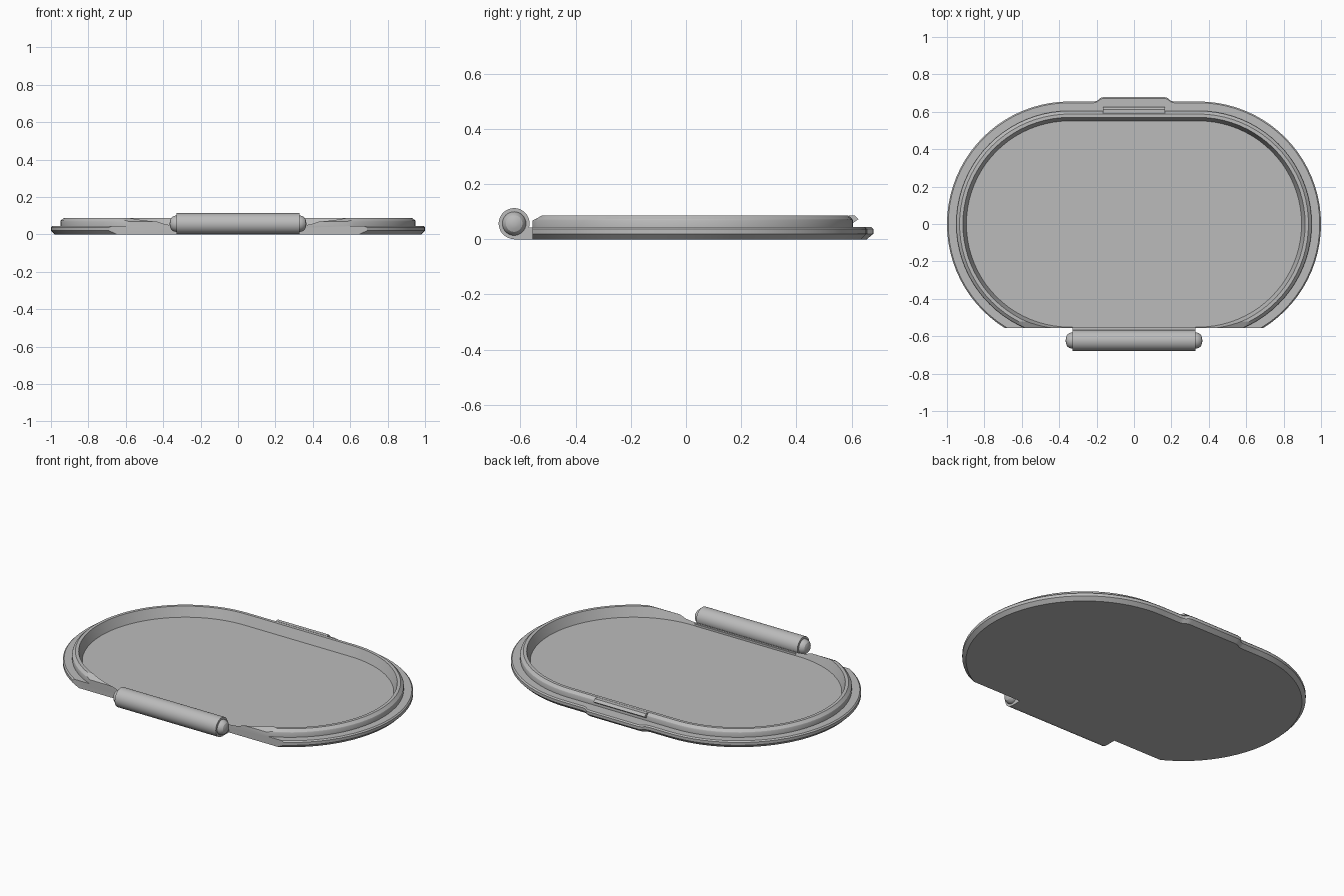
import bpy, bmesh, math
from mathutils import Vector

if "Cube" in bpy.data.objects:
    bpy.data.objects.remove(bpy.data.objects["Cube"])

HALF = 0.345      # half length of the straight sides
CUT_Y = -0.557    # flat front edge

grey = bpy.data.materials.new("plain grey")
grey.diffuse_color = (0.5, 0.5, 0.5, 1)
grey.use_nodes = True
grey.node_tree.nodes["Principled BSDF"].inputs["Base Color"].default_value = grey.diffuse_color


def finish(name, bm, smooth=True):
    bmesh.ops.recalc_face_normals(bm, faces=bm.faces)
    me = bpy.data.meshes.new(name)
    bm.to_mesh(me)
    bm.free()
    ob = bpy.data.objects.new(name, me)
    bpy.context.collection.objects.link(ob)
    me.materials.append(grey)
    if smooth:
        bpy.ops.object.select_all(action='DESELECT')
        bpy.context.view_layer.objects.active = ob
        ob.select_set(True)
        bpy.ops.object.shade_smooth_by_angle(angle=math.radians(25))
    return ob


def outline(r, z, bump):
    """Stadium outline with an optional thumb tab on the back side."""
    n, pts = 40, []
    for side in (1, -1):
        for i in range(n + 1):
            a = -math.pi / 2 + math.pi * i / n
            pts.append((side * (HALF + r * math.cos(a)), side * r * math.sin(a), z))
        if side == 1:
            for x, k in ((.215, 0), (.195, .2), (.18, .8), (.16, 1),
                         (-.16, 1), (-.18, .8), (-.195, .2), (-.215, 0)):
                pts.append((x, r + bump * k, z))
    return pts


# tray: flange, raised rim and recessed floor lofted from one profile
profile = [(.635, 0, .02), (.655, .02, .024), (.655, .037, .024), (.648, .044, .024),
           (.605, .044, 0), (.605, .068, 0), (.603, .073, 0), (.588, .087, 0),
           (.57, .087, 0), (.551, .03, 0)]
bm = bmesh.new()
loops = [[bm.verts.new(p) for p in outline(*s)] for s in profile]
for a, b in zip(loops, loops[1:]):
    for i in range(len(a)):
        j = (i + 1) % len(a)
        bm.faces.new((a[i], a[j], b[j], b[i]))
bm.faces.new(loops[0])
bm.faces.new(loops[-1])
# flat front cut, then sloped cut on the rim ends
for co, no in (((0, CUT_Y, 0), (0, -1, 0)), ((0, CUT_Y, .068), (0, -.019, .037))):
    if no[2]:
        # only the front part of the rim may be sloped
        geom = [f for f in bm.faces if f.calc_center_median().y < -.3 or len(f.verts) > 4]
        geom = geom + list({e for f in geom for e in f.edges}) + list({v for f in geom for v in f.verts})
        bmesh.ops.bisect_plane(bm, geom=geom, plane_co=co, plane_no=Vector(no).normalized(),
                               clear_outer=True)
    else:
        geom = bm.verts[:] + bm.edges[:] + bm.faces[:]
        bmesh.ops.bisect_plane(bm, geom=geom, plane_co=co, plane_no=no, clear_outer=True)
    open_edges = [e for e in bm.edges if e.is_boundary]
    bmesh.ops.holes_fill(bm, edges=open_edges, sides=0)
finish("tray", bm)


def prism(name, section, x):
    """Extrude a y-z section from -x to x."""
    bm = bmesh.new()
    ends = [[bm.verts.new((s * x, y, z)) for y, z in section] for s in (-1, 1)]
    bm.faces.new(ends[0])
    bm.faces.new(ends[1])
    for i in range(len(section)):
        j = (i + 1) % len(section)
        bm.faces.new((ends[0][i], ends[0][j], ends[1][j], ends[1][i]))
    return finish(name, bm)


# snap latch on the back of the rim
prism("latch", [(.59, .06), (.607, .06), (.625, .073), (.612, .087), (.59, .087)], .167)

# hinge barrel with a flat web running into the tray
HY, HZ, HR = -.623, .057, .056
section = [(HY + HR * math.cos(math.radians(a)), HZ + HR * math.sin(math.radians(a)))
           for a in range(-15, 271, 5)]
prism("hinge_barrel", section + [(HY, 0), (-.55, 0), (-.55, .042)], .33)

# domed hinge pins
for side, name in ((-1, "hinge_pin_left"), (1, "hinge_pin_right")):
    bm = bmesh.new()
    rings = []
    for x, r in ((.31, .043), (.335, .043), (.348, .039), (.358, .030), (.363, .018), (.365, .006)):
        rings.append([bm.verts.new((side * x, HY + r * math.cos(t * math.pi / 16),
                                    HZ + r * math.sin(t * math.pi / 16))) for t in range(32)])
    for a, b in zip(rings, rings[1:]):
        for i in range(32):
            j = (i + 1) % 32
            bm.faces.new((a[i], a[j], b[j], b[i]))
    bm.faces.new(rings[0])
    bm.faces.new(rings[-1])
    finish(name, bm)
